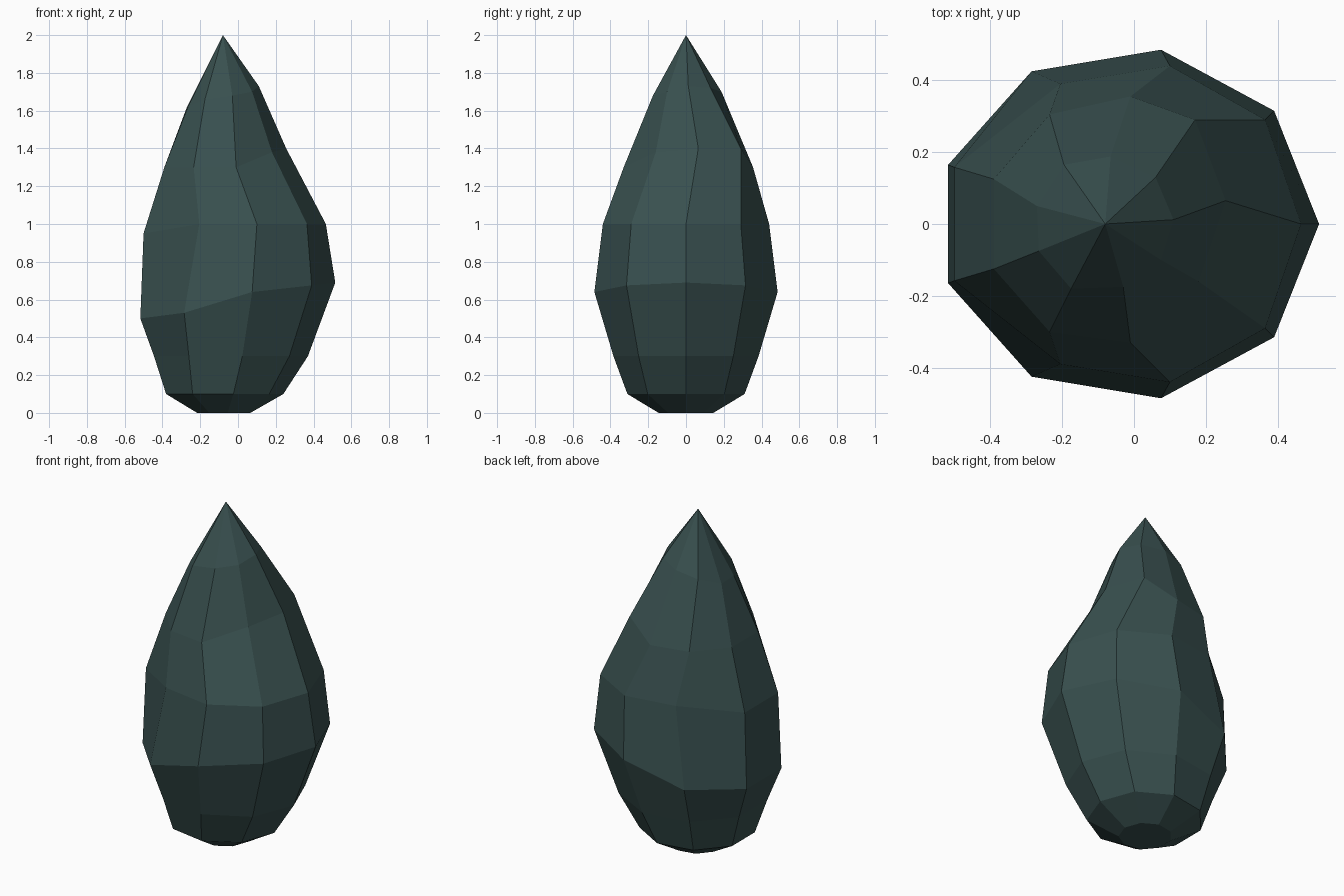
import bpy, bmesh, math

if "Cube" in bpy.data.objects:
    bpy.data.objects.remove(bpy.data.objects["Cube"])

mat = bpy.data.materials.new("dark teal green")
mat.diffuse_color = (0.04, 0.08, 0.078, 1)
mat.use_nodes = True
mat.node_tree.nodes["Principled BSDF"].inputs["Base Color"].default_value = mat.diffuse_color


def regular(cx, rx, ry, z):
    """Nine-sided flat ring."""
    return [(cx + rx * math.cos(math.radians(40 * k)),
             ry * math.sin(math.radians(40 * k)), z) for k in range(9)]


def mirrored(half):
    """Ring from its +y half (first point lies on y = 0)."""
    return half + [(x, -y, z) for x, y, z in reversed(half[1:])]


# Profile rings from base to just below the tip, the upper ones bent
rings = [
    regular(-0.08, 0.145, 0.147, 0),
    regular(-0.08, 0.32, 0.315, 0.1),
    regular(-0.05, 0.42, 0.39, 0.3),
    mirrored([(0.515, 0, 0.69), (0.39, 0.315, 0.675), (0.075, 0.485, 0.64),
              (-0.285, 0.425, 0.53), (-0.517, 0.165, 0.5)]),
    mirrored([(0.465, 0, 1.0), (0.365, 0.29, 1.0), (0.1, 0.44, 1.0),
              (-0.205, 0.39, 1.0), (-0.5, 0.158, 0.95)]),
    [(0.255, 0.065, 1.4), (0.17, 0.29, 1.4), (-0.01, 0.355, 1.3),
     (-0.235, 0.305, 1.3), (-0.39, 0.125, 1.3), (-0.39, -0.125, 1.3),
     (-0.235, -0.3, 1.3), (-0.01, -0.33, 1.3), (0.18, -0.16, 1.38)],
    [(0.11, 0.012, 1.73), (0.06, 0.13, 1.72), (-0.065, 0.188, 1.7),
     (-0.195, 0.165, 1.67), (-0.27, 0.05, 1.62), (-0.265, -0.075, 1.62),
     (-0.175, -0.18, 1.66), (-0.03, -0.175, 1.68), (0.075, -0.1, 1.7)],
]

# Foliage: skin the rings, close the base, fan to the tip
bm = bmesh.new()
loops = [[bm.verts.new(p) for p in ring] for ring in rings]
tip = bm.verts.new((-0.08, 0, 2))
bm.faces.new(loops[0])
for lo, hi in zip(loops, loops[1:]):
    for i in range(9):
        j = (i + 1) % 9
        bm.faces.new((lo[i], lo[j], hi[j], hi[i]))
for i in range(9):
    bm.faces.new((loops[-1][i], loops[-1][(i + 1) % 9], tip))
bmesh.ops.recalc_face_normals(bm, faces=bm.faces)

mesh = bpy.data.meshes.new("foliage")
bm.to_mesh(mesh)
bm.free()
mesh.materials.append(mat)
bpy.context.collection.objects.link(bpy.data.objects.new("foliage", mesh))
